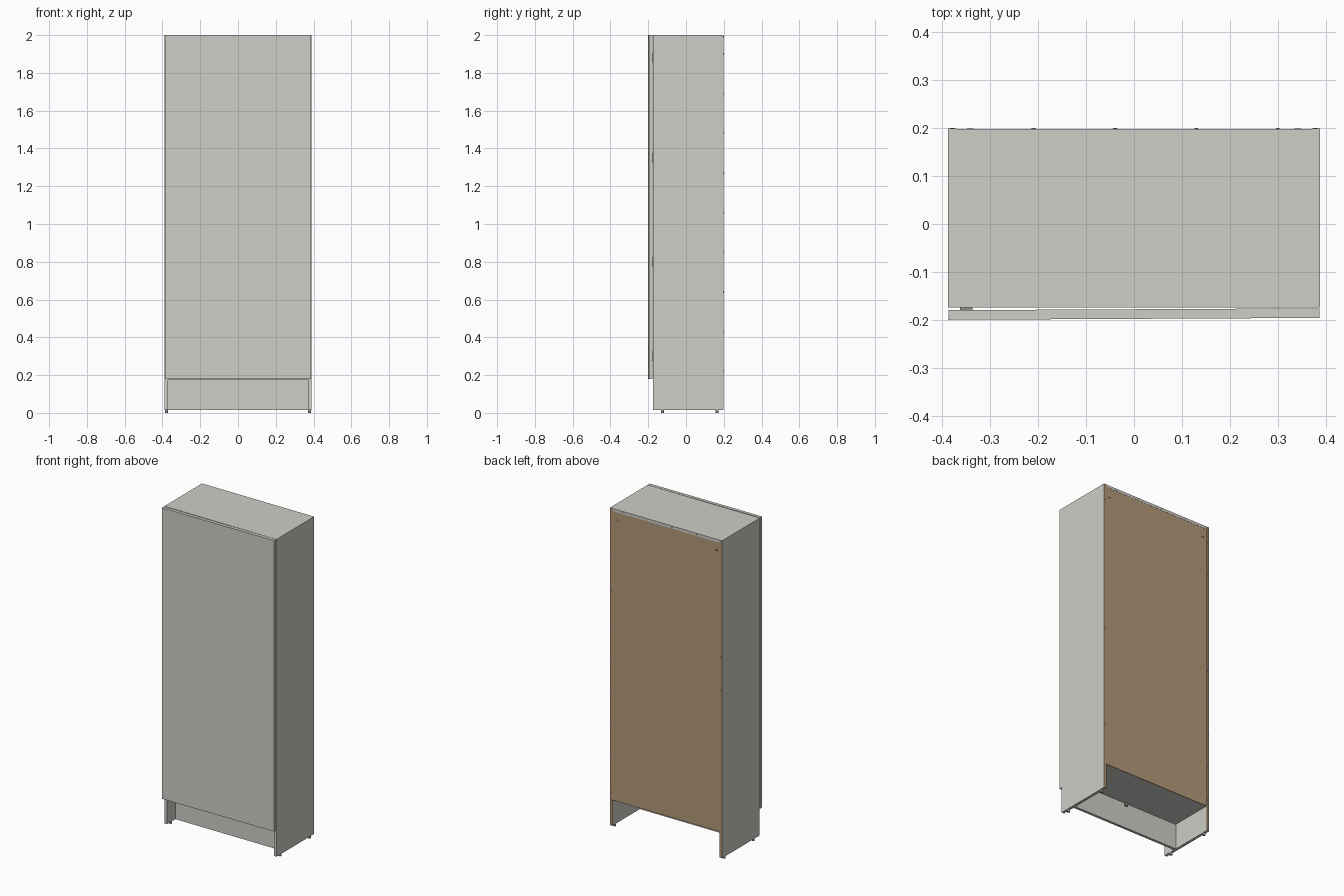
import bpy, math

if "Cube" in bpy.data.objects:
    bpy.data.objects.remove(bpy.data.objects["Cube"])


def material(name, rgb):
    m = bpy.data.materials.new(name)
    m.diffuse_color = (*rgb, 1)
    m.use_nodes = True
    m.node_tree.nodes["Principled BSDF"].inputs["Base Color"].default_value = m.diffuse_color
    return m


GREY = material("warm light grey", (0.62, 0.62, 0.58))
BROWN = material("fibreboard brown", (0.45, 0.315, 0.19))
METAL = material("fitting grey", (0.30, 0.29, 0.27))


def box(name, lo, hi, mat):
    c = [(a + b) / 2 for a, b in zip(lo, hi)]
    bpy.ops.mesh.primitive_cube_add(size=1, location=c)
    o = bpy.context.object
    o.name = name
    o.scale = [b - a for a, b in zip(lo, hi)]
    bpy.ops.object.transform_apply(location=False, rotation=False, scale=True)
    o.data.materials.append(mat)
    return o


def disc(name, loc, r, depth, mat, along_y=True, sides=16):
    bpy.ops.mesh.primitive_cylinder_add(
        radius=r, depth=depth, vertices=sides, location=loc,
        rotation=(math.pi / 2 if along_y else 0, 0, 0))
    o = bpy.context.object
    o.name = name
    o.data.materials.append(mat)
    bpy.ops.object.shade_smooth_by_angle()
    return o


W, T = 0.388, 0.017            # half width, board thickness
FRONT, BACK = -0.174, 0.198
FLOOR, TOP = 0.015, 2.0
inner = W - T

# Side boards with raw brown back edges, and their feet
for s, side in ((-1, "left"), (1, "right")):
    x0, x1 = sorted((s * inner, s * W))
    box(f"{side}_side", (x0, FRONT, FLOOR), (x1, BACK, TOP), GREY)
    box(f"{side}_back_edge", (x0, BACK, FLOOR), (x1, BACK + 0.001, TOP - 0.001), BROWN)
    for y, place in ((-0.125, "front"), (0.165, "rear")):
        disc(f"{side}_{place}_foot", (s * 0.3785, y, 0.008), 0.008, 0.016,
             METAL, along_y=False)
    # Wall fixing in each upper back corner
    disc(f"{side}_wall_fixing", (s * 0.342, 0.196, 1.93), 0.013, 0.005, BROWN)
    disc(f"{side}_wall_fixing_core", (s * 0.342, 0.1975, 1.93), 0.007, 0.004, METAL)
    # Nail heads down the side
    for i in range(9):
        disc(f"{side}_nail", (s * 0.379, 0.199, 0.22 + i * 0.21), 0.004, 0.002,
             METAL, sides=8)

# Top, bottom and back boards
box("top_board", (-inner, FRONT, TOP - T), (inner, BACK, TOP), GREY)
box("bottom_board", (-inner, FRONT, 0.175), (inner, 0.192, 0.175 + T), GREY)
box("back_panel", (-inner, 0.192, 0.175), (inner, 0.197, TOP - T), BROWN)
for x in (-0.21, -0.04, 0.13, 0.30):
    disc("top_nail", (x, 0.199, TOP - T / 2), 0.004, 0.002, METAL, sides=8)

# Recessed plinth with its centre bracket
box("plinth", (-inner, -0.090, FLOOR), (inner, -0.074, 0.174), GREY)
box("plinth_bracket", (-0.009, -0.074, 0.155), (0.009, -0.062, 0.175), METAL)

# Door, very slightly ajar, hinged on the left
door = box("door", (-0.387, -0.199, 0.18), (0.387, -0.179, TOP), GREY)
door.rotation_euler.z = 0.005
door.location.y += 0.001
for z in (0.30, 0.80, 1.35, 1.88):
    box("hinge", (-0.363, -0.180, z - 0.025), (-0.337, -0.150, z + 0.025), METAL)
